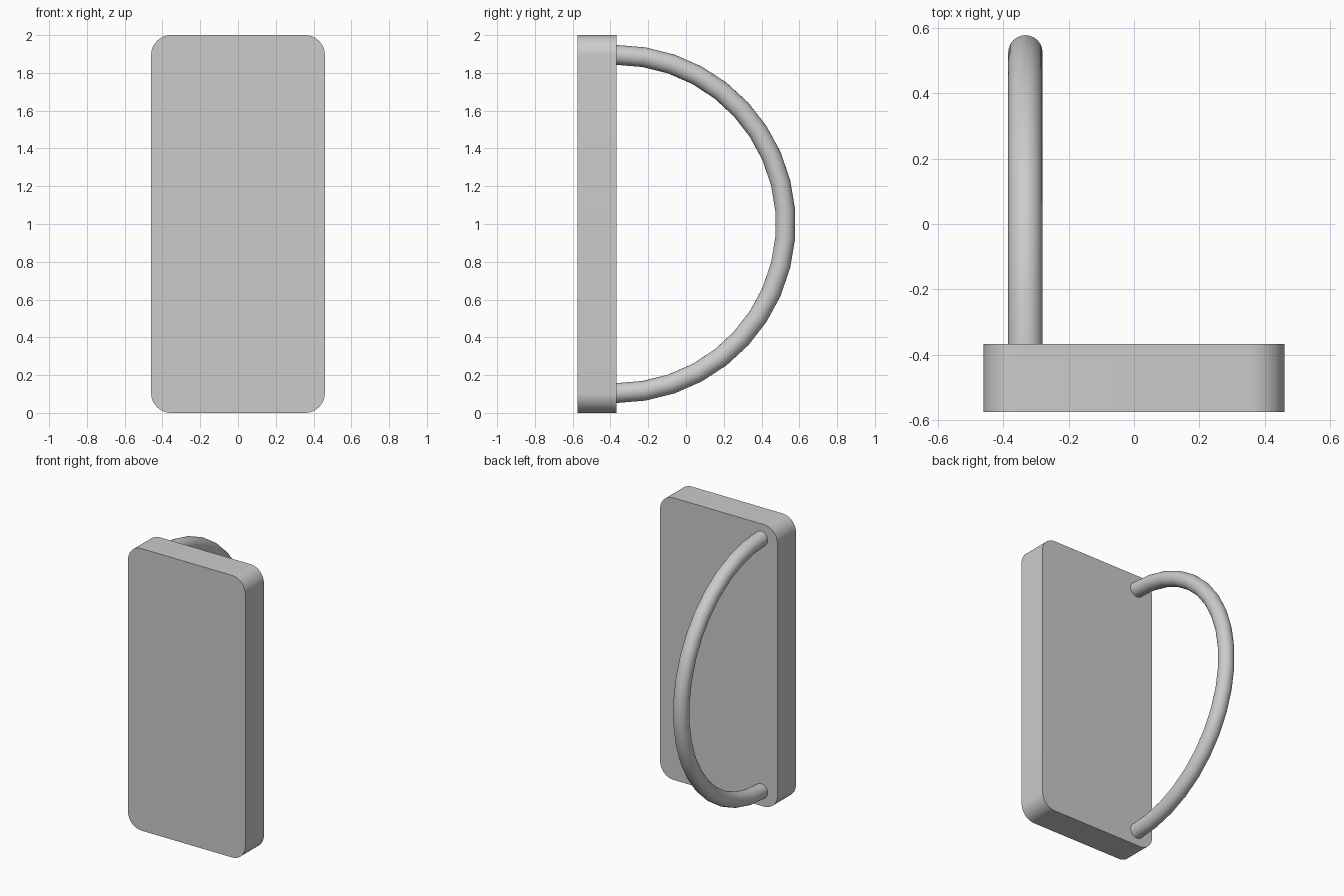
import bpy, bmesh
from math import sin, cos, pi, radians
from mathutils import Vector

if "Cube" in bpy.data.objects:
    bpy.data.objects.remove(bpy.data.objects["Cube"])


def finish(name, bm, angle):
    bmesh.ops.recalc_face_normals(bm, faces=bm.faces)
    mesh = bpy.data.meshes.new(name)
    bm.to_mesh(mesh)
    bm.free()
    obj = bpy.data.objects.new(name, mesh)
    bpy.context.collection.objects.link(obj)
    bpy.ops.object.select_all(action='DESELECT')
    obj.select_set(True)
    bpy.context.view_layer.objects.active = obj
    bpy.ops.object.shade_smooth_by_angle(angle=radians(angle))
    return obj


HALF_W, HEIGHT, CORNER = 0.46, 2.0, 0.105
FRONT, BACK = -0.575, -0.367

# Slab with rounded corners: outline extruded from front to back
bm = bmesh.new()
outline = []
for i, (sx, sz) in enumerate([(1, 1), (-1, 1), (-1, -1), (1, -1)]):
    cx = sx * (HALF_W - CORNER)
    cz = HEIGHT / 2 + sz * (HEIGHT / 2 - CORNER)
    for k in range(13):
        a = (i + k / 12) * pi / 2
        outline.append(bm.verts.new((cx + CORNER * cos(a), FRONT, cz + CORNER * sin(a))))
face = bm.faces.new(outline)
ext = bmesh.ops.extrude_face_region(bm, geom=[face])
moved = [v for v in ext["geom"] if isinstance(v, bmesh.types.BMVert)]
bmesh.ops.translate(bm, verts=moved, vec=(0, BACK - FRONT, 0))
finish("panel", bm, 30)

# Semicircular grab handle on the back: round tube swept along 19 segments
ARC_R, TUBE_R, SEGMENTS, SIDES, X = 0.895, 0.0525, 19, 24, -0.332
bm = bmesh.new()
rings = []
for i in range(SEGMENTS + 1):
    a = pi / 2 - pi * i / SEGMENTS
    radial = Vector((0, cos(a), sin(a)))
    centre = Vector((X, BACK, HEIGHT / 2)) + radial * ARC_R
    rings.append([bm.verts.new(centre + TUBE_R * (radial * cos(t) + Vector((sin(t), 0, 0))))
                  for t in (2 * pi * j / SIDES for j in range(SIDES))])
for r0, r1 in zip(rings, rings[1:]):
    for j in range(SIDES):
        k = (j + 1) % SIDES
        bm.faces.new((r0[j], r0[k], r1[k], r1[j]))
finish("handle", bm, 40)
